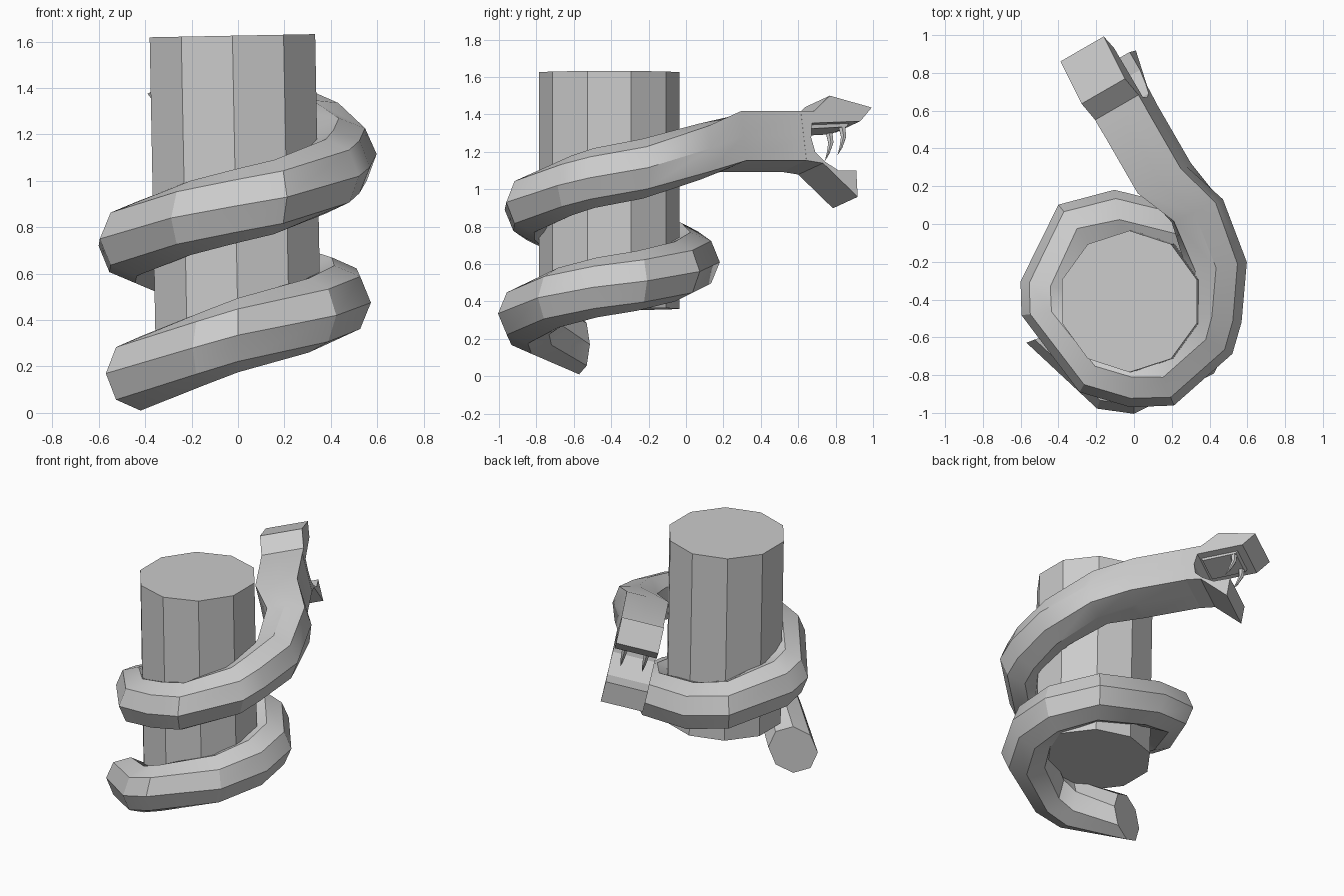
import bpy, bmesh
from math import sin, cos, pi, radians
from mathutils import Vector, Matrix

cube = bpy.data.objects.get("Cube")
if cube:
    bpy.data.objects.remove(cube)

grey = bpy.data.materials.new("stone grey")
grey.use_nodes = True
grey.diffuse_color = (0.6, 0.6, 0.6, 1)
grey.node_tree.nodes["Principled BSDF"].inputs["Base Color"].default_value = (0.6, 0.6, 0.6, 1)


def finish(name, bm, smooth=0):
    bmesh.ops.recalc_face_normals(bm, faces=bm.faces)
    mesh = bpy.data.meshes.new(name)
    bm.to_mesh(mesh)
    bm.free()
    mesh.materials.append(grey)
    ob = bpy.data.objects.new(name, mesh)
    bpy.context.scene.collection.objects.link(ob)
    if smooth:
        bpy.ops.object.select_all(action='DESELECT')
        ob.select_set(True)
        bpy.context.view_layer.objects.active = ob
        bpy.ops.object.shade_smooth_by_angle(angle=radians(smooth))
    return ob


def loft(bm, rings):
    """Skin a list of point rings and cap both ends."""
    loops = [[bm.verts.new(p) for p in ring] for ring in rings]
    n = len(loops[0])
    for a, b in zip(loops, loops[1:]):
        for i in range(n):
            j = (i + 1) % n
            bm.faces.new((a[i], a[j], b[j], b[i]))
    bm.faces.new(loops[0])
    bm.faces.new(loops[-1])


# Ten-sided column, leaning very slightly
bm = bmesh.new()
bmesh.ops.create_cone(bm, cap_ends=True, segments=10, radius1=0.375, radius2=0.375, depth=1.265,
                      matrix=Matrix.Translation((-0.012, -0.41, 0.993)) @ Matrix.Rotation(radians(-1.1), 4, 'Y')
                      @ Matrix.Rotation(radians(0), 4, 'Z'))
finish("column", bm)

# Head frame: forward, side and up axes, rolled about the forward axis
ROLL = radians(13)
forward = Vector((-0.5, 0.866, 0))
flat_side = Vector((0.866, 0.5, 0))
side = flat_side * cos(ROLL) + Vector((0, 0, sin(ROLL)))
up = Vector((0, 0, cos(ROLL))) - flat_side * sin(ROLL)
origin = flat_side * 0.26 + Vector((0, 0, 1.255))


def head(d, q, u):
    return origin + forward * d + side * q + up * u


def ring(centre, heading, roll=0, square=0):
    """Eight-point section that can blend from an octagon to a square."""
    out = Vector((cos(heading), sin(heading), 0))
    a = out * cos(roll) + Vector((0, 0, sin(roll)))
    b = Vector((0, 0, cos(roll))) - out * sin(roll)
    pts = []
    for i in range(8):
        r = 0.16 * (1 - square) + square * 0.135 * (2 ** 0.5 if i % 2 else 1)
        pts.append(Vector(centre) + (a * cos(i * pi / 4) + b * sin(i * pi / 4)) * r)
    return pts


# Coiled body: angle, radius and height around the column
coil = [(201, .45, .17), (251, .44, .28), (270, .435, .335), (318, .41, .42), (351, .42, .475),
        (380, .43, .51), (415, .43, .56), (460, .44, .61), (488, .49, .66), (530, .45, .72),
        (547, .44, .75), (599, .40, .84), (628, .40, .89), (651, .43, .93), (692, .43, 1.02),
        (709, .42, 1.06)]
rings = []
for angle, r, z in coil:
    t = radians(angle)
    rings.append(ring((r * cos(t), -0.41 + r * sin(t), z), t))
rings.append(ring((0.44, -0.23, 1.11), radians(10), radians(2)))
rings.append(ring((0.335, 0.07, 1.2), radians(24), radians(7), 0.4))
for d in (0.13, 0.52):
    rings.append(ring(origin + forward * d, radians(30), ROLL, 1))
bm = bmesh.new()
loft(bm, rings)
finish("coiled_body", bm, 30)

# Head: open-mouthed side profile stretched across the width
profile = [(.5, -.135), (.6, -.15), (.79, -.335), (.80, -.19), (.69, -.19), (.61, -.14), (.56, -.09),
           (.545, -.01), (.56, .07), (.86, .08), (.94, .155), (.69, .22), (.58, .135), (.5, .135)]
bm = bmesh.new()
loft(bm, [[head(d, q, u) for d, u in profile] for q in (-0.136, 0.136)])
finish("head", bm)

# Palate ridge under the upper jaw
bm = bmesh.new()
loft(bm, [[head(d, q, u) for d, u in ((.57, .08), (.58, .05), (.80, .06), (.82, .09))] for q in (-0.09, 0.09)])
finish("palate", bm)

# Pair of curved fangs
for name, s in (("left_fang", 1), ("right_fang", -1)):
    bm = bmesh.new()
    steps = ((.78, .08, .022), (.785, .01, .016), (.76, -.05, .009), (.735, -.09, .001))
    loft(bm, [[head(d + r * cos(k * pi / 3), s * 0.07 + r * sin(k * pi / 3), u) for k in range(6)]
              for d, u, r in steps])
    finish(name, bm, 40)
